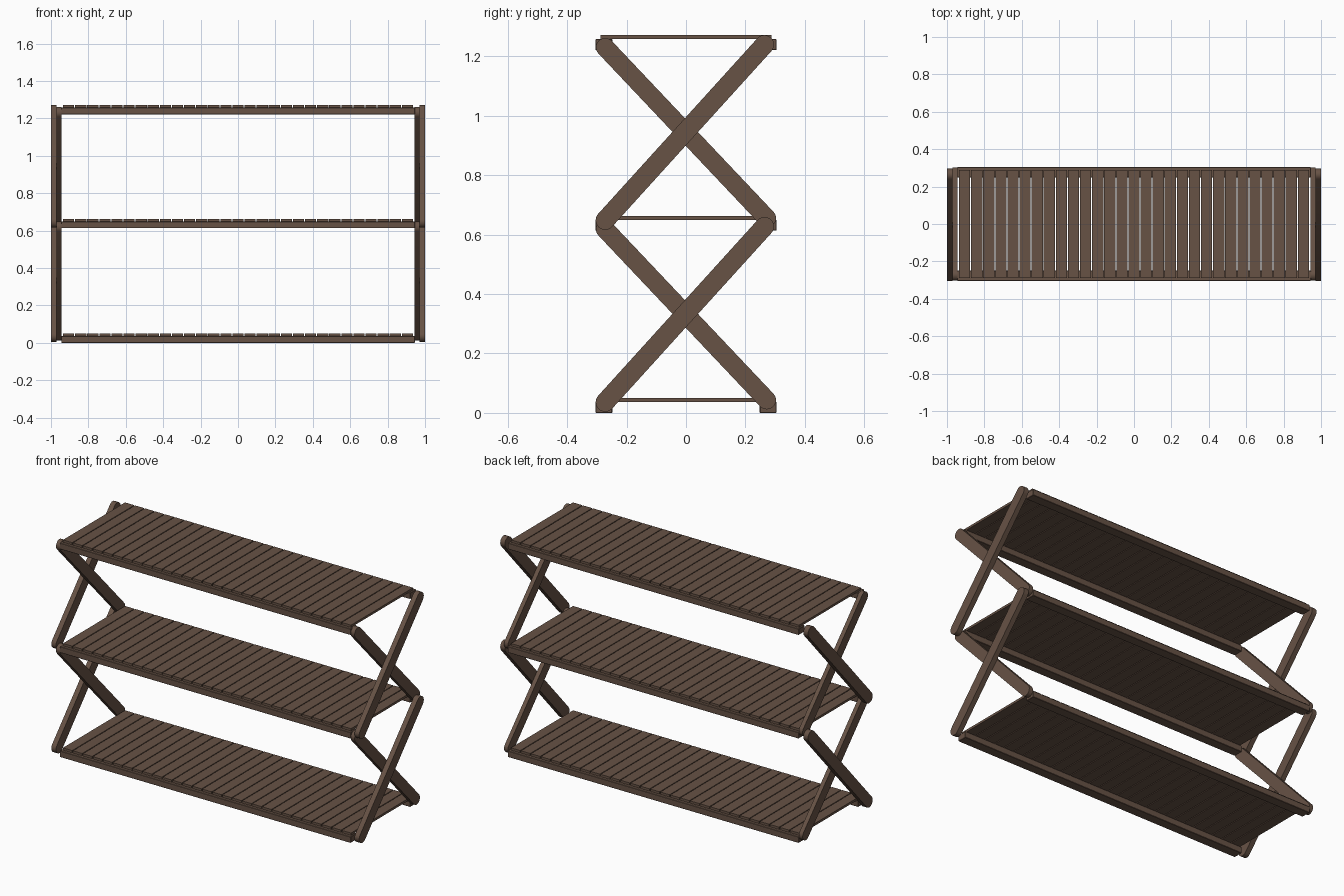
import bpy, bmesh, math
from mathutils import Vector

if "Cube" in bpy.data.objects:
    bpy.data.objects.remove(bpy.data.objects["Cube"])

wood = bpy.data.materials.new("dark brown wood")
wood.diffuse_color = (0.135, 0.085, 0.06, 1)
wood.use_nodes = True
wood.node_tree.nodes["Principled BSDF"].inputs["Base Color"].default_value = wood.diffuse_color


def finish(name, bm):
    bmesh.ops.recalc_face_normals(bm, faces=bm.faces[:])
    me = bpy.data.meshes.new(name)
    bm.to_mesh(me)
    bm.free()
    me.materials.append(wood)
    ob = bpy.data.objects.new(name, me)
    bpy.context.collection.objects.link(ob)
    return ob


def box(name, x0, x1, y0, y1, z0, z1, bevel=0.0):
    bm = bmesh.new()
    bmesh.ops.create_cube(bm, size=1)
    for v in bm.verts:
        v.co = Vector(((x0 + x1) / 2 + v.co.x * (x1 - x0),
                       (y0 + y1) / 2 + v.co.y * (y1 - y0),
                       (z0 + z1) / 2 + v.co.z * (z1 - z0)))
    if bevel:
        bmesh.ops.bevel(bm, geom=bm.edges[:], offset=bevel, segments=1,
                        affect='EDGES', profile=0.5)
    return finish(name, bm)


def rounded_bar(name, p, q, r, x0, x1, n=12):
    # flat bar with half-round ends, outline in the yz plane
    a = math.atan2(q[1] - p[1], q[0] - p[0])
    pts = []
    for c, start in ((q, a - math.pi / 2), (p, a + math.pi / 2)):
        for i in range(n + 1):
            t = start + math.pi * i / n
            pts.append((c[0] + r * math.cos(t), c[1] + r * math.sin(t)))
    bm = bmesh.new()
    f = bm.faces.new([bm.verts.new((x0, y, z)) for y, z in pts])
    ext = bmesh.ops.extrude_face_region(bm, geom=[f])
    for v in ext['geom']:
        if isinstance(v, bmesh.types.BMVert):
            v.co.x = x1
    ob = finish(name, bm)
    for poly in ob.data.polygons:
        poly.use_smooth = True
    bpy.ops.object.select_all(action='DESELECT')
    ob.select_set(True)
    bpy.context.view_layer.objects.active = ob
    bpy.ops.object.shade_smooth_by_angle(angle=math.radians(30))


# shelves: two rails and a row of slats on each level
COUNT, PITCH, GAP = 29, 0.0647, 0.005
for lvl, top in enumerate((0.05, 0.663, 1.271)):
    for side, s in (("front", -1), ("back", 1)):
        y0, y1 = sorted((s * 0.248, s * 0.305))
        box(f"{side}_rail_{lvl}", -0.945, 0.945, y0, y1,
            top - 0.05, top - 0.0135, 0.002)
    for i in range(COUNT):
        x = (i - (COUNT - 1) / 2) * PITCH
        h = (PITCH - GAP) / 2
        box(f"slat_{lvl}_{i}", x - h, x + h, -0.288, 0.288, top - 0.0135, top)

# crossed legs: outer bar leans back, inner bar leans forward
for side, s in (("left", -1), ("right", 1)):
    for lvl in range(2):
        d = lvl * 0.612
        rounded_bar(f"{side}_outer_leg_{lvl}", (-0.272, 0.036 + d),
                    (0.264, 0.627 + d), 0.032, s * 0.97, s * 1.0)
        rounded_bar(f"{side}_inner_leg_{lvl}", (0.272, 0.043 + d),
                    (-0.272, 0.618 + d), 0.031, s * 0.945, s * 0.97)
